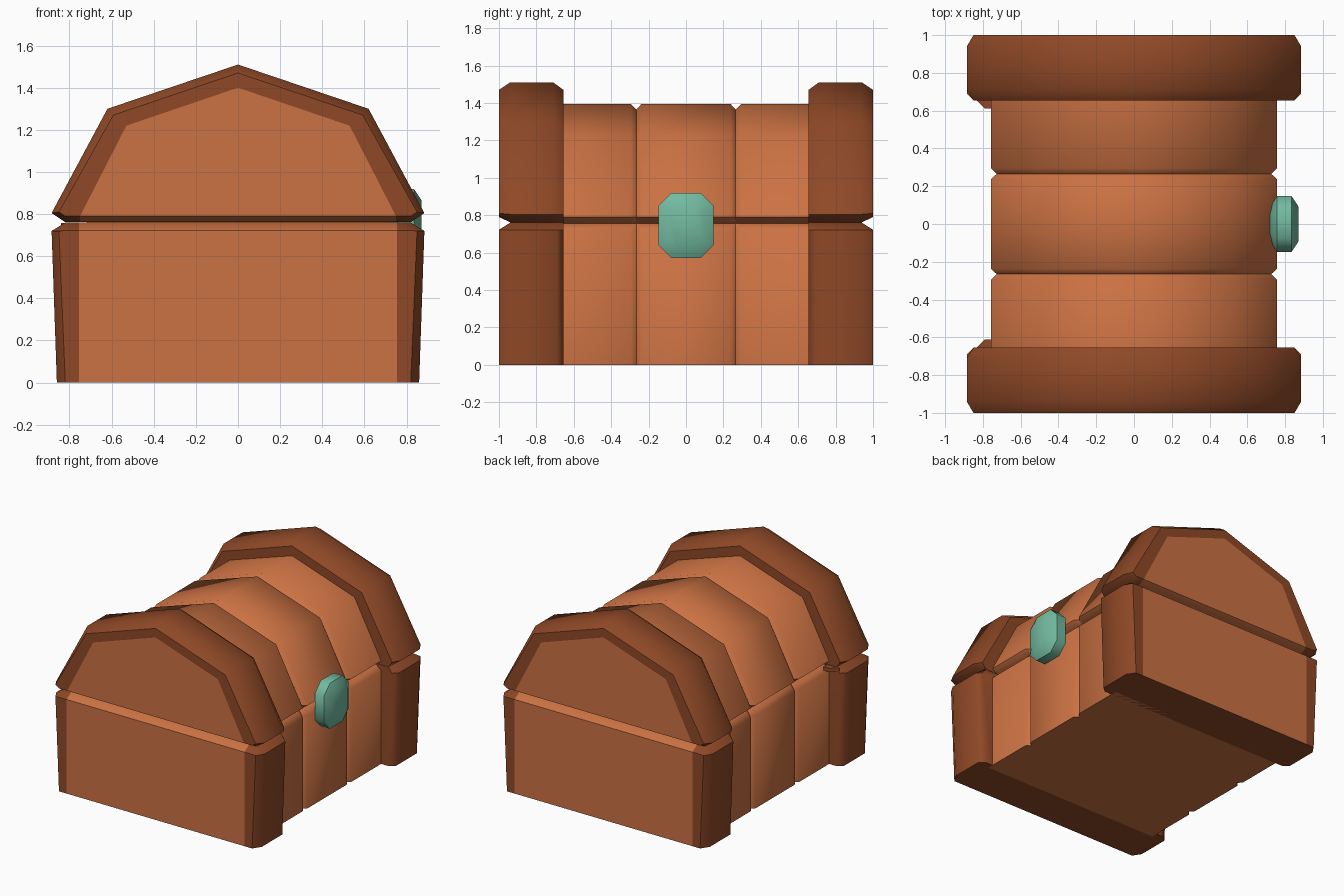
import bpy, bmesh, math

if "Cube" in bpy.data.objects:
    bpy.data.objects.remove(bpy.data.objects["Cube"])


def material(name, rgb):
    m = bpy.data.materials.new(name)
    m.diffuse_color = (*rgb, 1)
    m.use_nodes = True
    m.node_tree.nodes["Principled BSDF"].inputs["Base Color"].default_value = m.diffuse_color
    return m


LIGHT = material("light_wood", (0.60, 0.168, 0.056))
DARK = material("dark_wood", (0.275, 0.066, 0.020))
TEAL = material("teal_metal", (0.171, 0.49, 0.352))


def ring(y, half):
    """Closed cross-section: right half mirrored to the left, at depth y."""
    left = [(-x, z) for x, z in reversed(half) if x > 0]
    return [(x, y, z) for x, z in half + left]


def loft(name, rings, mats, light_rule=None, mirror_y=False):
    bm = bmesh.new()
    loops = [[bm.verts.new(p) for p in r] for r in rings]
    n = len(loops[0])
    for a, b in zip(loops, loops[1:]):
        for i in range(n):
            j = (i + 1) % n
            bm.faces.new((a[i], a[j], b[j], b[i]))
    bm.faces.new(loops[0])
    bm.faces.new(loops[-1])
    bmesh.ops.remove_doubles(bm, verts=bm.verts, dist=0.0005)
    bmesh.ops.recalc_face_normals(bm, faces=bm.faces)
    if light_rule:
        for f in bm.faces:
            f.material_index = int(light_rule([v.co for v in f.verts]))
    me = bpy.data.meshes.new(name)
    bm.to_mesh(me)
    bm.free()
    for m in mats:
        me.materials.append(m)
    ob = bpy.data.objects.new(name, me)
    bpy.context.collection.objects.link(ob)
    if mirror_y:
        mod = ob.modifiers.new("both_ends", 'MIRROR')
        mod.use_axis = (False, True, False)
        mod.use_mirror_merge = False
    bpy.ops.object.select_all(action='DESELECT')
    ob.select_set(True)
    bpy.context.view_layer.objects.active = ob
    bpy.ops.object.shade_smooth_by_angle(angle=math.radians(50))
    return ob


def end_panel(cos):
    """Light wood: end faces and seam strips inside the panel outline."""
    return (all(c.y < -0.93 and abs(c.x) < 0.76 and c.z < 1.41 - 0.34 * abs(c.x)
                for c in cos) and max(c.z for c in cos) > 0.01)


# end bands of the base (panel ring, face ring, two full rings, inner ring)
full = [(.755, 0), (.86, 0), (.885, .72), (.82, .76), (.755, .76)]
face = [(.755, 0), (.82, 0), (.85, .72), (.82, .722), (.755, .722)]
inner = [(.755, 0), (.82, 0), (.85, .72), (.82, .76), (.755, .76)]
panel = [(.755, 0), (.755, 0), (.755, .722), (.755, .722), (.755, .722)]
loft("base_end_bands",
     [ring(-1, panel), ring(-1, face), ring(-.94, full), ring(-.69, full),
      ring(-.655, inner)], [DARK, LIGHT], end_panel, True)

# end bands of the lid
full = [(.75, .762), (.82, .762), (.885, .805), (.62, 1.30), (0, 1.51)]
face = [(.75, .79), (.82, .79), (.85, .81), (.592, 1.27), (0, 1.47)]
inner = [(.75, .762), (.82, .762), (.85, .805), (.592, 1.27), (0, 1.47)]
panel = [(.75, .79), (.75, .79), (.75, .79), (.53, 1.22), (0, 1.40)]
loft("lid_end_bands",
     [ring(-1, panel), ring(-1, face), ring(-.94, full), ring(-.71, full),
      ring(-.655, inner)], [DARK, LIGHT], end_panel, True)

# planked middle of base and lid, with V grooves between planks
base = [(.757, 0), (.757, .715), (.71, .757)]
base_cut = [(.727, 0), (.727, .715), (.70, .757)]
lid = [(.71, .757), (.757, .79), (.53, 1.22), (0, 1.395)]
lid_cut = [(.70, .757), (.727, .79), (.508, 1.195), (0, 1.365)]
stations = [(-.70, 0), (-.295, 0), (-.265, 1), (-.238, 0),
            (.238, 0), (.265, 1), (.295, 0), (.70, 0)]
for name, whole, cut in (("base_planks", base, base_cut),
                         ("lid_planks", lid, lid_cut)):
    loft(name, [ring(y, cut if c else whole) for y, c in stations], [LIGHT])

# small corner fillets at the seam on the left side
flap = [(-.84, -.66), (-.79, -.612), (-.74, -.612), (-.74, -.66)]
loft("seam_fillets", [[(x, y, z) for x, y in flap] for z in (.73, .758)],
     [DARK], None, True)


# clasp: rounded octagonal block on the right side
def octagon(x, hy, hz, cut):
    pts = [(hy, hz - cut), (hy - cut, hz), (cut - hy, hz), (-hy, hz - cut),
           (-hy, cut - hz), (cut - hy, -hz), (hy - cut, -hz), (hy, cut - hz)]
    return [(x, y, .745 + z) for y, z in pts]


loft("clasp", [octagon(.72, .09, .12, .045), octagon(.757, .147, .175, .07),
               octagon(.835, .147, .175, .07), octagon(.872, .09, .12, .045)],
     [TEAL])
